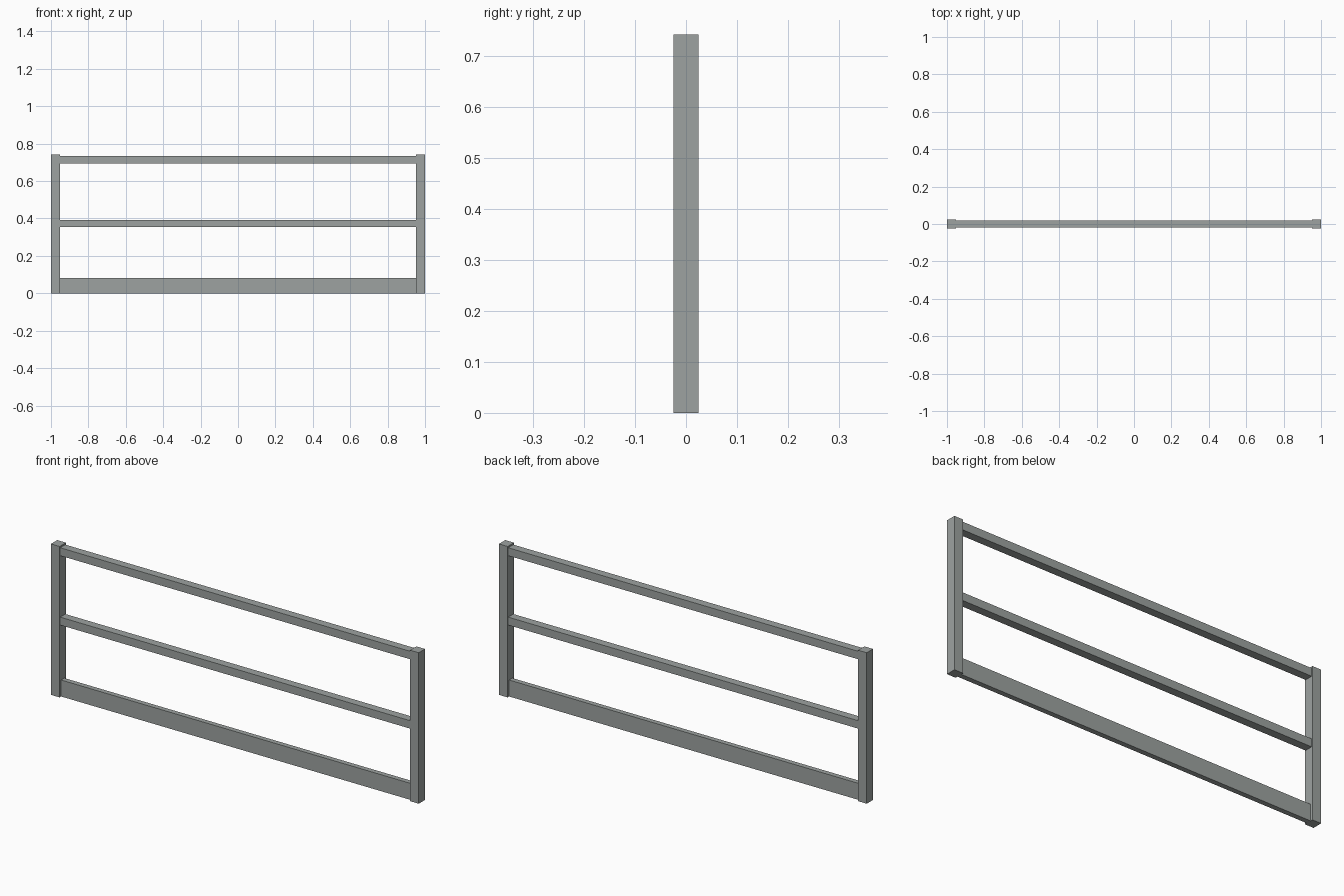
import bpy

# Remove the default cube
cube = bpy.data.objects.get("Cube")
if cube:
    bpy.data.objects.remove(cube, do_unlink=True)

# Galvanised steel finish
steel = bpy.data.materials.new("steel_grey")
steel.use_nodes = True
colour = (0.34, 0.365, 0.355, 1)
steel.diffuse_color = colour
steel.node_tree.nodes["Principled BSDF"].inputs["Base Color"].default_value = colour


def box(name, x, y, z):
    """Box spanning the given (low, high) range on each axis."""
    spans = (x, y, z)
    bpy.ops.mesh.primitive_cube_add(size=1, location=[(a + b) / 2 for a, b in spans])
    obj = bpy.context.object
    obj.name = name
    obj.scale = [b - a for a, b in spans]
    bpy.ops.object.transform_apply(location=False, rotation=False, scale=True)
    obj.data.materials.append(steel)
    return obj


HEIGHT = 0.742
POST = 0.047      # square post width
INNER = 1 - POST  # inner face of each post

# End posts
for side, name in ((-1, "right_post"), (1, "left_post")):
    box(name, sorted((side * INNER, side)), (-POST / 2 - 0.001, POST / 2 + 0.001), (0, HEIGHT))

# Horizontal rails, slightly slimmer than the posts
for name, low in (("top_rail", 0.695), ("middle_rail", 0.354)):
    box(name, (-INNER, INNER), (-0.02, 0.02), (low, low + 0.039))

# Thin toe board along the ground
box("toe_board", (-INNER, INNER), (-0.0125, 0.0125), (0, 0.081))
